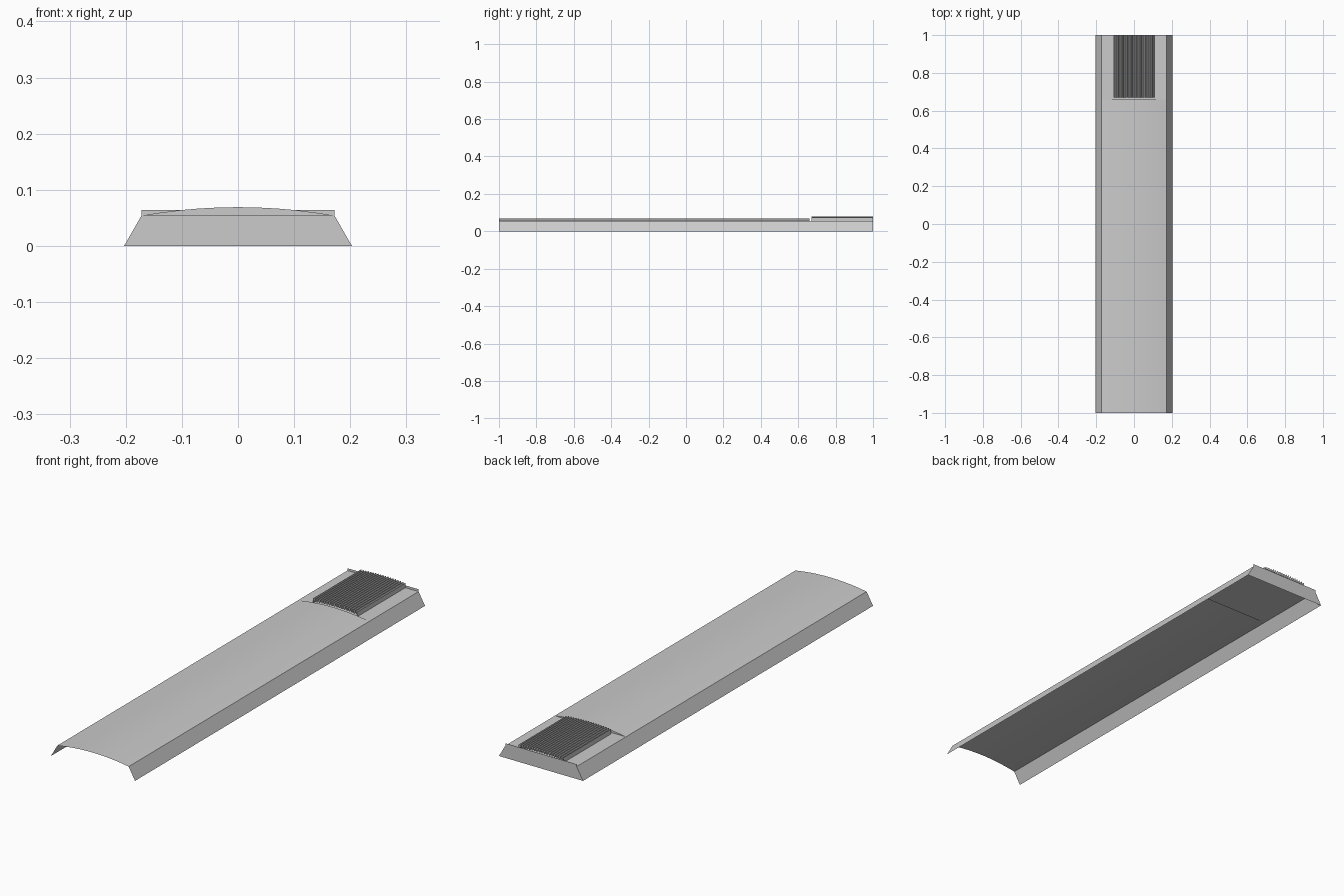
import bpy

if "Cube" in bpy.data.objects:
    bpy.data.objects.remove(bpy.data.objects["Cube"])

HALF_TOP, HALF_BASE, EAVE, CROWN = 0.172, 0.203, 0.054, 0.069
STEP = 0.66


def add_mesh(name, verts, faces):
    me = bpy.data.meshes.new(name)
    me.from_pydata(verts, [], faces)
    me.update()
    ob = bpy.data.objects.new(name, me)
    bpy.context.collection.objects.link(ob)
    return ob


def sweep(name, profile, y0, y1):
    """Extrude an open (x, z) profile along y as a thin sheet."""
    n = len(profile)
    verts = [(x, y, z) for y in (y0, y1) for x, z in profile]
    faces = [(i, i + 1, n + i + 1, n + i) for i in range(n - 1)]
    return add_mesh(name, verts, faces)


def arch(x):
    return EAVE + (CROWN - EAVE) * (1 - (x / HALF_TOP) ** 2)


# arched roof panel
xs = [-HALF_TOP + 2 * HALF_TOP * i / 10 for i in range(11)]
roof = [(x, arch(x)) for x in xs]
sweep("roof_panel", roof, -1, STEP)

# sloping side skirts
for side, name in ((-1, "left_skirt"), (1, "right_skirt")):
    sweep(name, [(side * HALF_BASE, 0), (side * HALF_TOP, EAVE)][::side], -1, 1)

# flat recessed deck behind the roof step
sweep("rear_deck", [(-HALF_TOP, EAVE), (HALF_TOP, EAVE)], STEP, 1)

# upright closing the roof at the step
n = len(roof)
add_mesh("step_wall", [(x, STEP, z) for x, z in roof], [tuple(range(n))])

# rear end wall with a raised lip
wall = [(-HALF_BASE, 0), (HALF_BASE, 0), (HALF_TOP, EAVE),
        (HALF_TOP, 0.064), (-HALF_TOP, 0.064), (-HALF_TOP, EAVE)]
add_mesh("rear_wall", [(x, 1, z) for x, z in wall], [(5, 4, 3, 2, 1, 0)])

# corrugated grille, gently crowned
ridges, half, depth = 18, 0.108, 0.013
steps = ridges * 4
grille = [(-half, EAVE)]
for i in range(steps + 1):
    x = -half + 2 * half * i / steps
    top = 0.080 - 0.005 * (x / half) ** 2
    grille.append((x, top - (depth if i % 4 in (2, 3) else 0)))
grille.append((half, EAVE))
sweep("grille", grille, 0.67, 1)
